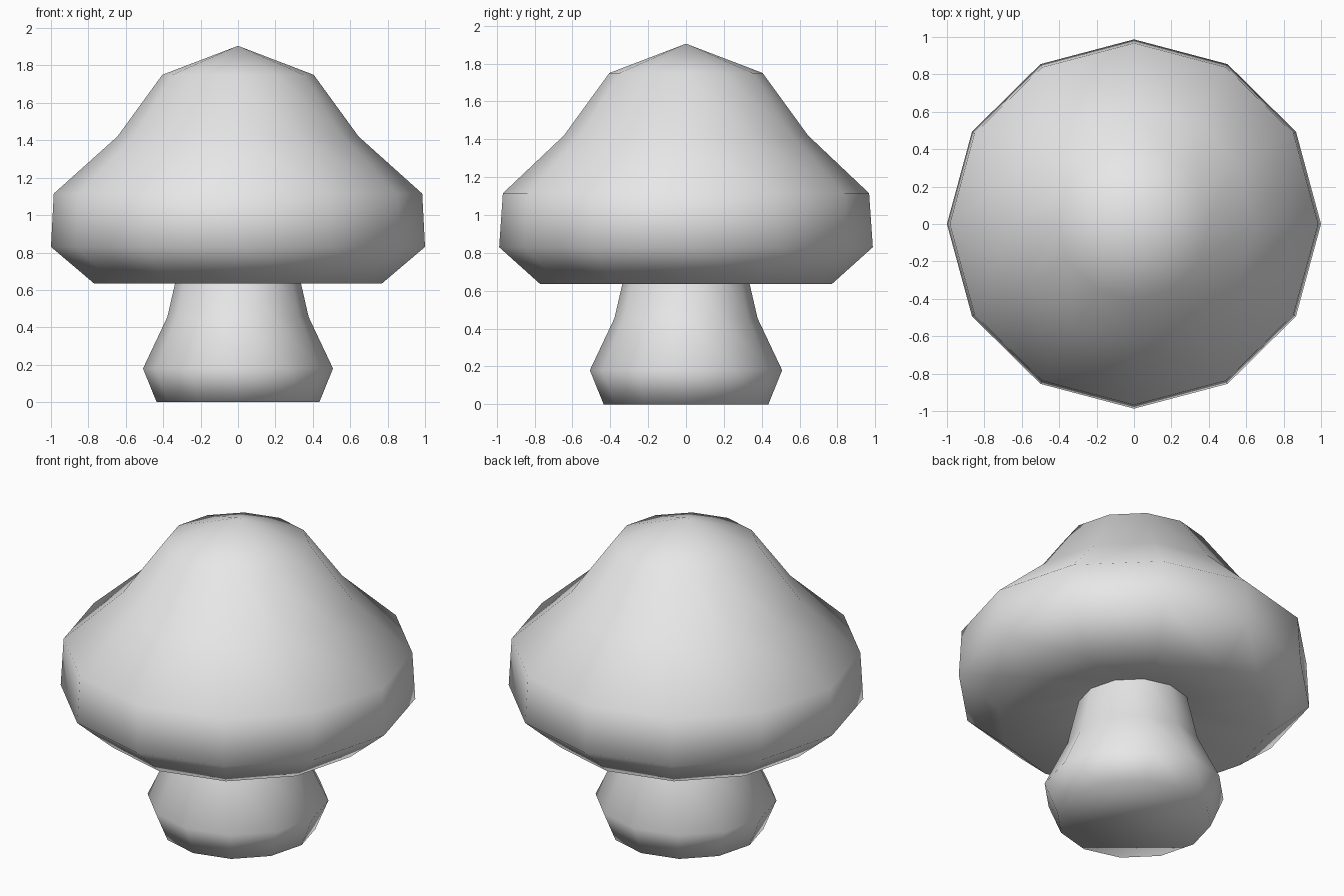
import bpy
import bmesh
from math import cos, sin, tau

SIDES = 12

cube = bpy.data.objects.get("Cube")
if cube:
    bpy.data.objects.remove(cube, do_unlink=True)

grey = bpy.data.materials.new("plain grey")
grey.use_nodes = True
grey.diffuse_color = (0.8, 0.8, 0.8, 1)
grey.node_tree.nodes["Principled BSDF"].inputs["Base Color"].default_value = (0.8, 0.8, 0.8, 1)


def lathe(name, profile, apex=None, close_end=True):
    """Join rings given as (radius, depth scale, height), from top to bottom."""
    bm = bmesh.new()
    rings = []
    for radius, depth, z in profile:
        angles = [tau * i / SIDES for i in range(SIDES)]
        rings.append([bm.verts.new((radius * cos(a), radius * depth * sin(a), z)) for a in angles])
    for upper, lower in zip(rings, rings[1:]):
        for i in range(SIDES):
            j = (i + 1) % SIDES
            bm.faces.new((upper[i], lower[i], lower[j], upper[j]))
    if apex is not None:
        tip = bm.verts.new((0, 0, apex))
        for i in range(SIDES):
            bm.faces.new((tip, rings[0][i], rings[0][(i + 1) % SIDES]))
    if close_end:
        bm.faces.new(rings[-1][::-1])
    bmesh.ops.recalc_face_normals(bm, faces=bm.faces)
    for face in bm.faces:
        face.smooth = True
    mesh = bpy.data.meshes.new(name)
    bm.to_mesh(mesh)
    bm.free()
    mesh.materials.append(grey)
    obj = bpy.data.objects.new(name, mesh)
    bpy.context.collection.objects.link(obj)
    return obj


# Cap: pointed crown, wide rim and a shallow hollow underneath
lathe("cap", [
    (0.405, 1, 1.75),
    (0.645, 1, 1.42),
    (0.985, 0.982, 1.115),
    (1.0, 0.987, 0.83),
    (0.77, 1, 0.635),
    (0.31, 1, 0.73),
], apex=1.905)

# Stem: flared foot, with its top tucked into the cap
lathe("stem", [
    (0.31, 1, 0.75),
    (0.378, 1, 0.455),
    (0.508, 1, 0.18),
    (0.435, 1, 0),
])
